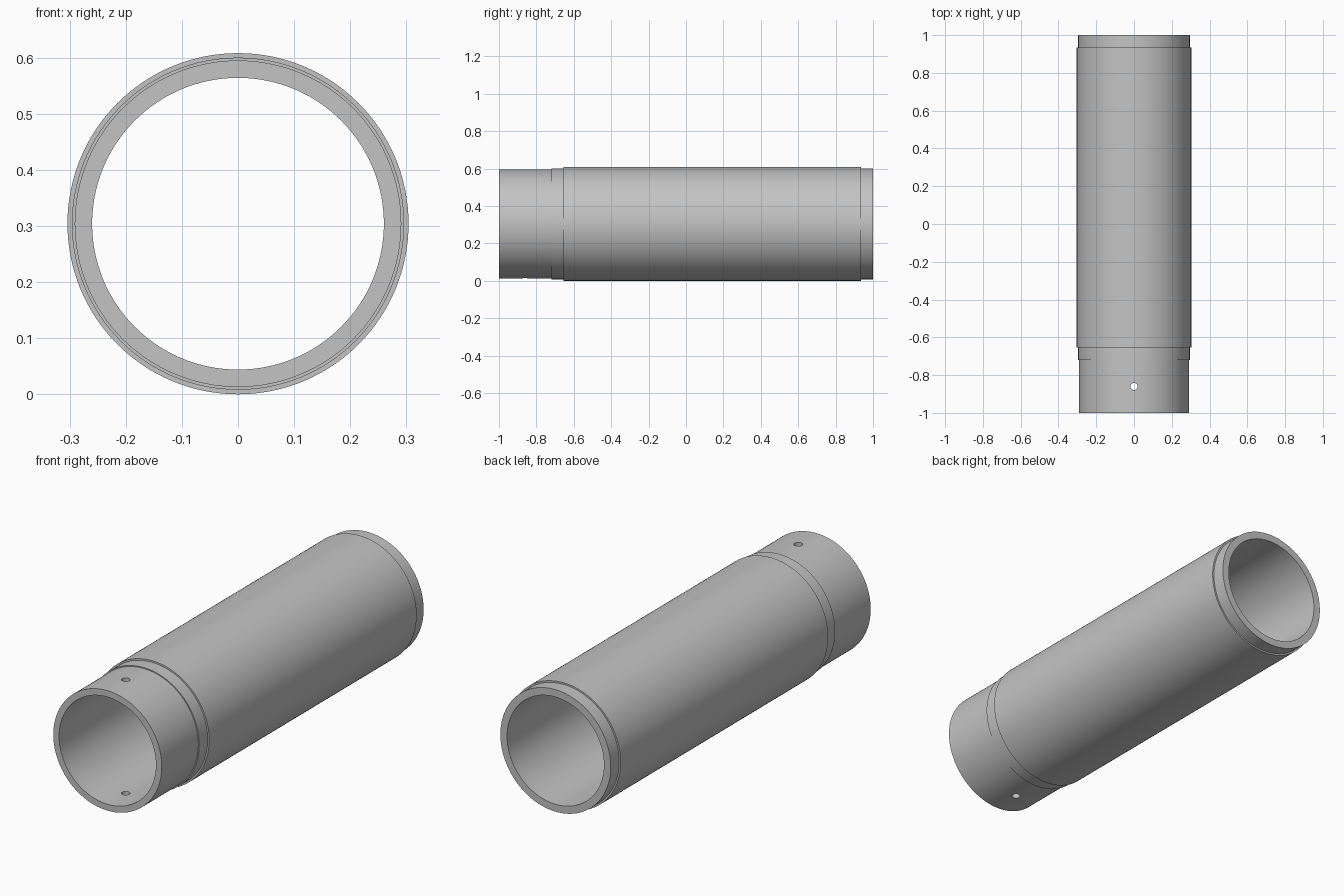
import bpy
import bmesh
import math
from mathutils import Matrix

if "Cube" in bpy.data.objects:
    bpy.data.objects.remove(bpy.data.objects["Cube"], do_unlink=True)

OUTER, COLLAR, SPIGOT, BORE = 0.304, 0.296, 0.291, 0.26
SEGMENTS = 128

# Plain grey metal
grey = bpy.data.materials.new("grey_metal")
grey.use_nodes = True
colour = (0.55, 0.55, 0.55, 1)
grey.diffuse_color = colour
grey.node_tree.nodes["Principled BSDF"].inputs["Base Color"].default_value = colour


def add_object(name, bm):
    bmesh.ops.recalc_face_normals(bm, faces=bm.faces)
    mesh = bpy.data.meshes.new(name)
    bm.to_mesh(mesh)
    bm.free()
    mesh.materials.append(grey)
    obj = bpy.data.objects.new(name, mesh)
    bpy.context.collection.objects.link(obj)
    return obj


def lathe(name, profile):
    """Revolve a closed (radius, y) profile around the tube axis."""
    bm = bmesh.new()
    rings = []
    for i in range(SEGMENTS):
        a = math.tau * i / SEGMENTS
        rings.append([bm.verts.new((r * math.sin(a), y, OUTER + r * math.cos(a)))
                      for r, y in profile])
    for i, ring in enumerate(rings):
        after = rings[(i + 1) % SEGMENTS]
        for j in range(len(profile)):
            k = (j + 1) % len(profile)
            bm.faces.new((ring[j], ring[k], after[k], after[j]))
    return add_object(name, bm)


# Stepped tube: front spigot, narrow collar, main barrel, rear collar, bore
tube = lathe("stepped_tube", [
    (BORE, -1), (SPIGOT, -1), (SPIGOT, -0.72), (COLLAR, -0.72),
    (COLLAR, -0.655), (OUTER, -0.655), (OUTER, 0.935),
    (COLLAR, 0.935), (COLLAR, 1), (BORE, 1)])

# Pin hole drilled through the top and bottom of the spigot
bm = bmesh.new()
bmesh.ops.create_cone(bm, cap_ends=True, segments=32, radius1=0.019, radius2=0.019,
                      depth=1, matrix=Matrix.Translation((0, -0.86, OUTER)))
drill = add_object("pin_hole_cutter", bm)
drill.hide_render = True

cut = tube.modifiers.new("pin_hole", "BOOLEAN")
cut.operation = "DIFFERENCE"
cut.solver = "EXACT"
cut.object = drill

bpy.ops.object.select_all(action="DESELECT")
tube.select_set(True)
bpy.context.view_layer.objects.active = tube
bpy.ops.object.modifier_apply(modifier=cut.name)
bpy.data.objects.remove(drill, do_unlink=True)

# Smooth the curved walls, keep the steps crisp
bpy.ops.object.shade_smooth_by_angle(angle=math.radians(30))
